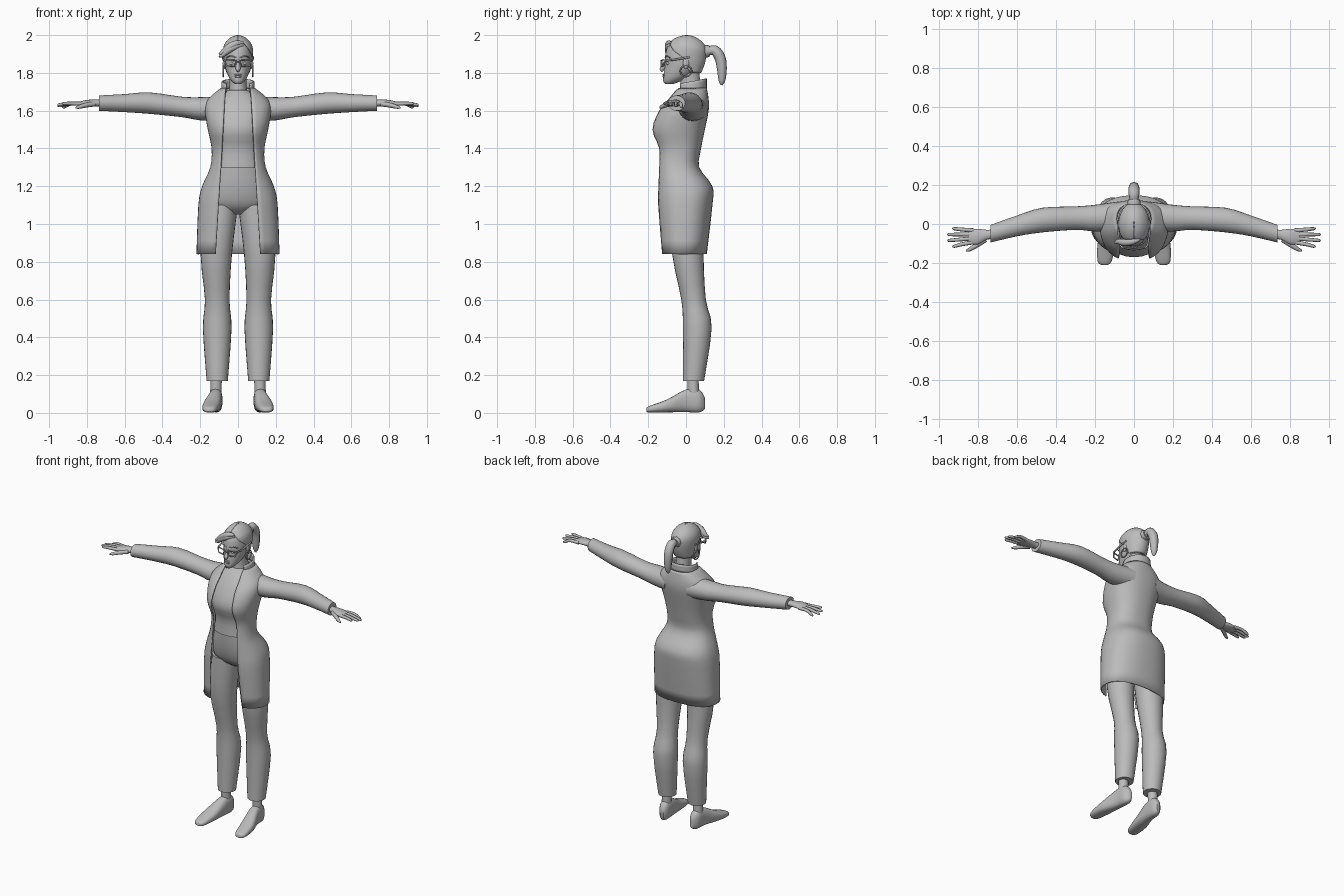
import bpy, bmesh
from math import sin, cos, asin, sqrt, pi, radians, copysign

if "Cube" in bpy.data.objects:
    bpy.data.objects.remove(bpy.data.objects["Cube"])

grey = bpy.data.materials.new("plain_grey")
grey.use_nodes = True
colour = (.5, .5, .5, 1)
grey.diffuse_color = colour
grey.node_tree.nodes["Principled BSDF"].inputs["Base Color"].default_value = colour


def finish(name, data, mirror=False, thickness=0):
    """Link the part, colour it, smooth it and add its modifiers."""
    part = bpy.data.objects.new(name, data)
    bpy.context.collection.objects.link(part)
    data.materials.append(grey)
    bpy.ops.object.select_all(action="DESELECT")
    part.select_set(True)
    bpy.context.view_layer.objects.active = part
    if part.type == "CURVE":
        bpy.ops.object.convert(target="MESH")
    bpy.ops.object.shade_smooth_by_angle(angle=radians(50))
    if thickness:
        shell = part.modifiers.new("thickness", "SOLIDIFY")
        shell.thickness = thickness
    if mirror:
        part.modifiers.new("mirror", "MIRROR")


def finish_bmesh(name, bm, **options):
    mesh = bpy.data.meshes.new(name)
    bm.to_mesh(mesh)
    bm.free()
    finish(name, mesh, **options)


def smooth_rows(rows, steps=3):
    """Interpolate rows of numbers with a Catmull-Rom spline."""
    padded = [rows[0], *rows, rows[-1]]
    result = []
    for before, start, end, after in zip(padded, padded[1:], padded[2:], padded[3:]):
        for step in range(steps):
            t = step / steps
            result.append([
                b + t / 2 * (c - a + t * (2 * a - 5 * b + 4 * c - d + t * (3 * (b - c) + d - a)))
                for a, b, c, d in zip(before, start, end, after)])
    return result + [rows[-1]]


def loft(name, rows, axis="z", power=1, sides=24, opening=None, slope=0, **options):
    """Skin rings given as (position, centre u, centre v, radius u, radius v)."""
    bm = bmesh.new()
    rings = []
    for pos, centre_u, centre_v, radius_u, radius_v in smooth_rows(rows):
        first = 0
        if opening:
            first = asin(min(1, opening(pos) / radius_u) ** (1 / power))
        ring = []
        for j in range(sides + bool(opening)):
            angle = first + (2 * pi - 2 * first) * j / sides
            u = centre_u + radius_u * copysign(abs(sin(angle)) ** power, sin(angle))
            v = centre_v - radius_v * copysign(abs(cos(angle)) ** power, cos(angle))
            point = {"x": (pos, u, v), "y": (u, pos, v), "z": (u, v, pos + slope * v)}[axis]
            ring.append(bm.verts.new(point))
        rings.append(ring)
    for low, high in zip(rings, rings[1:]):
        for j in range(sides):
            k = (j + 1) % len(low)
            bm.faces.new((low[j], low[k], high[k], high[j]))
    if not opening:
        bm.faces.new(rings[0])
        bm.faces.new(rings[-1])
        bmesh.ops.recalc_face_normals(bm, faces=bm.faces)
    finish_bmesh(name, bm, **options)


def body(name, rows, **options):
    """Upright loft from (height, front, back, half width) rows."""
    loft(name, [(height, 0, (front + back) / 2, half, (back - front) / 2)
                for height, front, back, half in rows], **options)


def limb(name, rows, squash=1, **options):
    """Mirrored loft from (position, centre u, centre v, radius) rows."""
    loft(name, [(*row, row[-1] * squash) for row in rows], mirror=True, **options)


def tube(name, rows, steps=3, cyclic=False, **options):
    """Round tube through (x, y, z, radius) rows."""
    curve = bpy.data.curves.new(name, "CURVE")
    curve.dimensions = "3D"
    curve.bevel_depth = 1
    curve.bevel_resolution = 2
    curve.use_fill_caps = True
    spline = curve.splines.new("POLY")
    rows = smooth_rows(rows, steps)
    spline.points.add(len(rows) - 1)
    for point, (x, y, z, radius) in zip(spline.points, rows):
        point.co = (x, y, z, 1)
        point.radius = radius
    spline.use_cyclic_u = cyclic
    finish(name, curve, **options)


def ball(name, centre, size, **options):
    bm = bmesh.new()
    bmesh.ops.create_uvsphere(bm, u_segments=16, v_segments=10, radius=1)
    for vert in bm.verts:
        vert.co = [c + s * x for c, s, x in zip(centre, size, vert.co)]
    finish_bmesh(name, bm, **options)


def coat_opening(height):
    return .17 - .06 * height


def hairline(height):
    return .28 * sqrt(max(0, 1.97 - height)) + .001


# Open coat, collar and sleeves
body("coat", [(.84, -.14, .11, .22), (1.1, -.16, .14, .21), (1.2, -.16, .14, .19),
              (1.3, -.16, .07, .147), (1.4, -.16, .08, .14), (1.5, -.19, .1, .16),
              (1.6, -.15, .12, .175), (1.66, -.1, .12, .16), (1.72, -.06, .11, .09)],
     power=.85, sides=40, opening=coat_opening, thickness=.007)
body("coat_collar", [(1.7, -.06, .11, .09), (1.75, -.06, .11, .086)],
     slope=.18, opening=coat_opening, thickness=.008)
limb("sleeve", [(.08, .04, 1.61, .075), (.2, .03, 1.61, .068), (.3, .03, 1.62, .06),
                (.47, .02, 1.64, .063), (.6, -.01, 1.64, .053), (.735, -.05, 1.64, .045)],
     squash=.9, axis="x")

# Shirt and trousers
body("shirt", [(1.3, -.14, .05, .125), (1.4, -.14, .06, .12), (1.5, -.17, .09, .14),
               (1.6, -.13, .1, .15), (1.67, -.08, .1, .11), (1.71, -.04, .09, .05)], power=.9)
body("trouser_seat", [(1.05, -.03, .06, .1), (1.1, -.09, .11, .17),
                      (1.2, -.12, .11, .165), (1.32, -.13, .05, .125)])
limb("trouser_leg", [(.17, .11, .04, .056), (.45, .11, .06, .076), (.6, .11, .04, .065),
                     (.84, .115, .01, .083), (1.1, .09, .01, .09)])

# Feet
limb("ankle", [(.08, .118, .04, .03), (.2, .115, .036, .03)])
loft("shoe", [(-.21, .15, .016, .015, .01), (-.19, .15, .02, .036, .018),
              (-.1, .14, .037, .046, .034), (0, .12, .064, .036, .06),
              (.07, .115, .063, .032, .06), (.1, .11, .05, .012, .03)],
     axis="y", power=.8, mirror=True)

# Hands, with four spread fingers and a thumb
loft("palm", [(.7, -.05, 1.64, .025, .02), (.75, -.055, 1.64, .025, .018),
              (.8, -.065, 1.64, .04, .017), (.85, -.066, 1.635, .036, .01)],
     axis="x", mirror=True)
for i, label in enumerate(("little", "ring", "middle", "index")):
    root, end = -.033 - .02 * i, -.024 - .03 * i
    tip = .93 + .025 * (label in ("ring", "middle"))
    drop = 1.62 + .006 * i
    tube(label + "_finger", [(.82, root, 1.636, .011), (.88, (root + end) / 2, 1.638, .01),
                             (tip - .01, end, drop, .008), (tip, end, drop, .003)], mirror=True)
tube("thumb", [(.76, -.08, 1.635, .013), (.8, -.105, 1.63, .013),
               (.84, -.13, 1.62, .01), (.86, -.137, 1.615, .004)], mirror=True)

# Neck, head and face
body("neck", [(1.66, -.04, .09, .06), (1.72, -.03, .08, .046), (1.8, -.03, .07, .045)])
body("head", [(1.74, -.11, -.07, .015), (1.755, -.12, -.03, .033), (1.78, -.12, .02, .05),
              (1.83, -.113, .08, .068), (1.89, -.11, .1, .074), (1.95, -.09, .09, .066),
              (1.99, -.02, .03, .015)], sides=32)
tube("nose", [(0, -.12, 1.81, .007), (0, -.127, 1.82, .013), (0, -.115, 1.84, .011),
              (0, -.108, 1.87, .006)])
ball("upper_lip", (0, -.117, 1.79), (.02, .008, .005))
ball("lower_lip", (0, -.116, 1.78), (.018, .008, .006))
ball("eye", (.03, -.094, 1.85), (.015, .012, .009), mirror=True)
ball("ear", (.073, 0, 1.85), (.008, .017, .03), mirror=True)
tube("eyebrow", [(.01, -.11, 1.88, .003), (.04, -.105, 1.89, .003),
                 (.06, -.085, 1.88, .003)], mirror=True)

# Swept hair and ponytail
body("hair_cap", [(1.8, -.03, .08, .06), (1.85, -.11, .1, .076), (1.92, -.112, .11, .08),
                  (1.96, -.09, .09, .067), (1.99, -.045, .05, .036), (2, 0, .01, .004)],
     sides=32, opening=hairline, thickness=.006)
for label, drop in (("upper", 0), ("lower", .014)):
    tube(label + "_fringe", [(-.1, -.1, 1.9 - drop, .004), (-.08, -.09, 1.91 - drop, .014),
                             (-.05, -.095, 1.935 - drop, .018), (-.01, -.09, 1.955 - drop, .018),
                             (.03, -.08, 1.96 - drop, .006)])
tube("hair_tie", [(0, .085, 1.915, .03), (0, .105, 1.915, .034), (0, .125, 1.915, .03)])
tube("ponytail", [(0, .11, 1.91, .02), (0, .15, 1.92, .027), (0, .18, 1.88, .029),
                  (0, .19, 1.82, .026), (0, .19, 1.76, .018), (0, .187, 1.735, .005)])

# Glasses and hoop earrings
rim = [(.01, -.13, 1.866), (.06, -.12, 1.87), (.07, -.11, 1.86), (.06, -.12, 1.837),
       (.02, -.13, 1.835)]
tube("glasses_rim", [(*point, .0045) for point in rim], steps=1, cyclic=True, mirror=True)
tube("glasses_bridge", [(-.01, -.13, 1.86, .004), (.01, -.13, 1.86, .004)], steps=1)
tube("glasses_arm", [(.068, -.114, 1.865, .005), (.078, -.06, 1.87, .005),
                     (.08, .02, 1.884, .005)], mirror=True)
hoop = [i * pi / 10 for i in range(20)]
tube("hoop_earring", [(.078, .03 * cos(a), 1.81 + .03 * sin(a), .004) for a in hoop],
     steps=1, cyclic=True, mirror=True)
